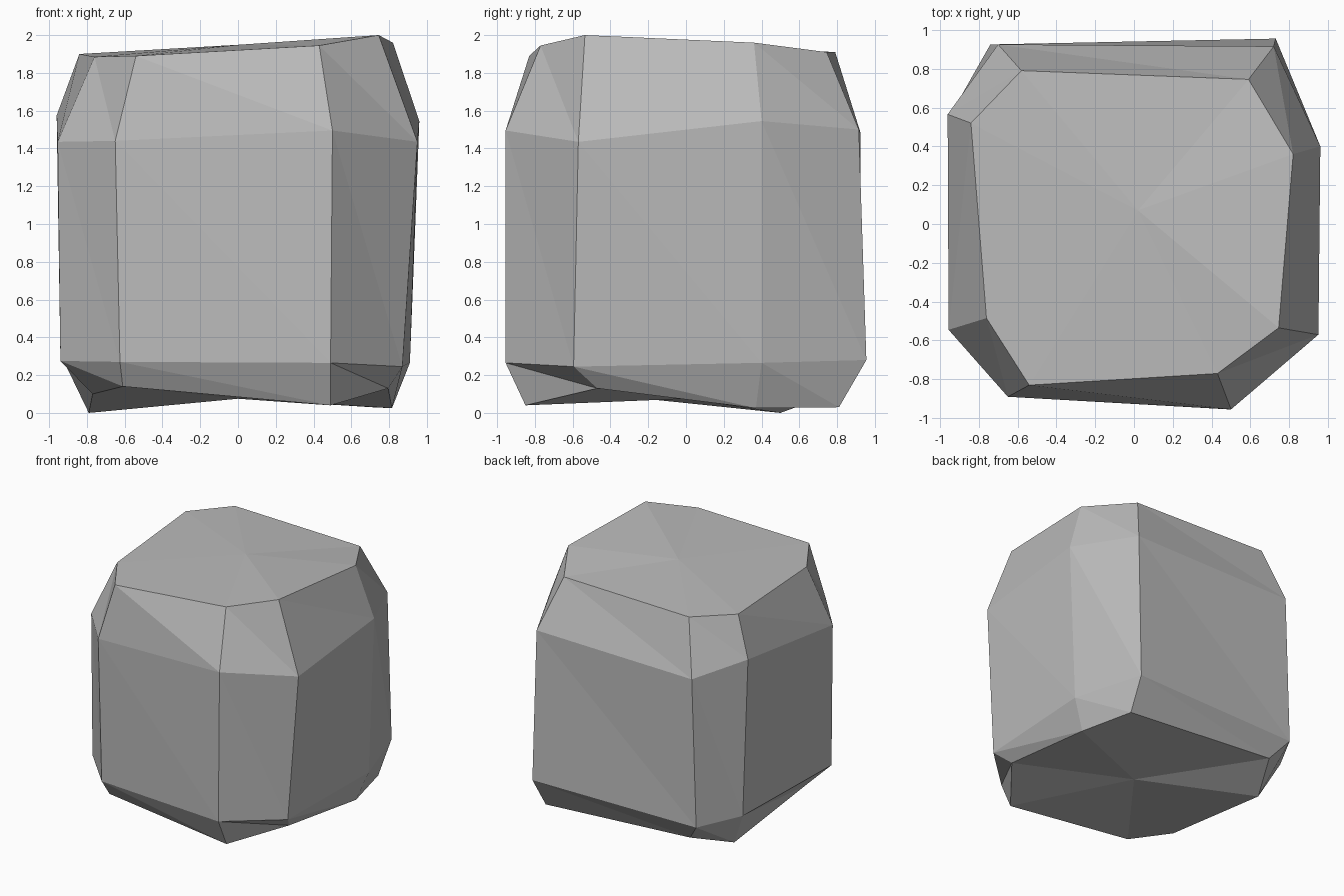
import bpy
import bmesh

# Remove only the default cube
default_cube = bpy.data.objects.get("Cube")
if default_cube:
    bpy.data.objects.remove(default_cube, do_unlink=True)


def make_material(name, colour):
    material = bpy.data.materials.new(name)
    material.use_nodes = True
    material.diffuse_color = colour
    shader = material.node_tree.nodes["Principled BSDF"]
    shader.inputs["Base Color"].default_value = colour
    shader.inputs["Roughness"].default_value = 0.9
    return material


def add_ring(bm, corners):
    """Add one horizontal loop of corners, anticlockwise from the front."""
    return [bm.verts.new(corner) for corner in corners]


def bridge(bm, upper, lower):
    """Join two loops with slanted facets, split along one diagonal."""
    count = len(upper)
    for i in range(count):
        j = (i + 1) % count
        bm.faces.new((upper[i], lower[i], lower[j]))
        bm.faces.new((upper[i], lower[j], upper[j]))


def cap(bm, ring, centre):
    """Close a loop with a fan of triangles around a centre point."""
    hub = bm.verts.new(centre)
    for start, end in zip(ring, ring[1:] + ring[:1]):
        bm.faces.new((hub, start, end))


# Chipped loops of the boulder, from the crown down to the base
crown = [(-.54, -.83, 1.89), (.43, -.77, 1.945), (.745, -.535, 2), (.82, .36, 1.96),
         (.59, .745, 1.91), (-.58, .79, 1.91), (-.84, .52, 1.9), (-.76, -.485, 1.885)]
shoulder = [(-.65, -.89, 1.44), (.5, -.955, 1.495), (.95, -.57, 1.435), (.96, .4, 1.545),
            (.72, .915, 1.5), (-.7, .925, 1.48), (-.96, .565, 1.575), (-.955, -.545, 1.435)]
waist = [(-.625, -.88, .27), (.49, -.955, .265), (.87, -.595, .245), (.91, .4, .265),
         (.73, .955, .28), (-.74, .925, .27), (-.93, .59, .29), (-.94, -.55, .275)]
base = [(-.61, -.8, .14), (.49, -.85, .04), (.795, -.47, .13), (.815, .37, .025),
        (.71, .81, .03), (-.62, .83, .12), (-.79, .5, 0), (-.77, -.46, .1)]

# Boulder body: bridged loops with fanned top and bottom
bm = bmesh.new()
rings = [add_ring(bm, corners) for corners in (crown, shoulder, waist, base)]
for upper, lower in zip(rings, rings[1:]):
    bridge(bm, upper, lower)
cap(bm, rings[0], (.02, .07, 1.95))
cap(bm, rings[-1], (0, 0, .075))
bmesh.ops.recalc_face_normals(bm, faces=bm.faces)

mesh = bpy.data.meshes.new("boulder")
bm.to_mesh(mesh)
bm.free()
mesh.materials.append(make_material("stone_grey", (.5, .5, .5, 1)))
boulder = bpy.data.objects.new("boulder", mesh)
bpy.context.collection.objects.link(boulder)
